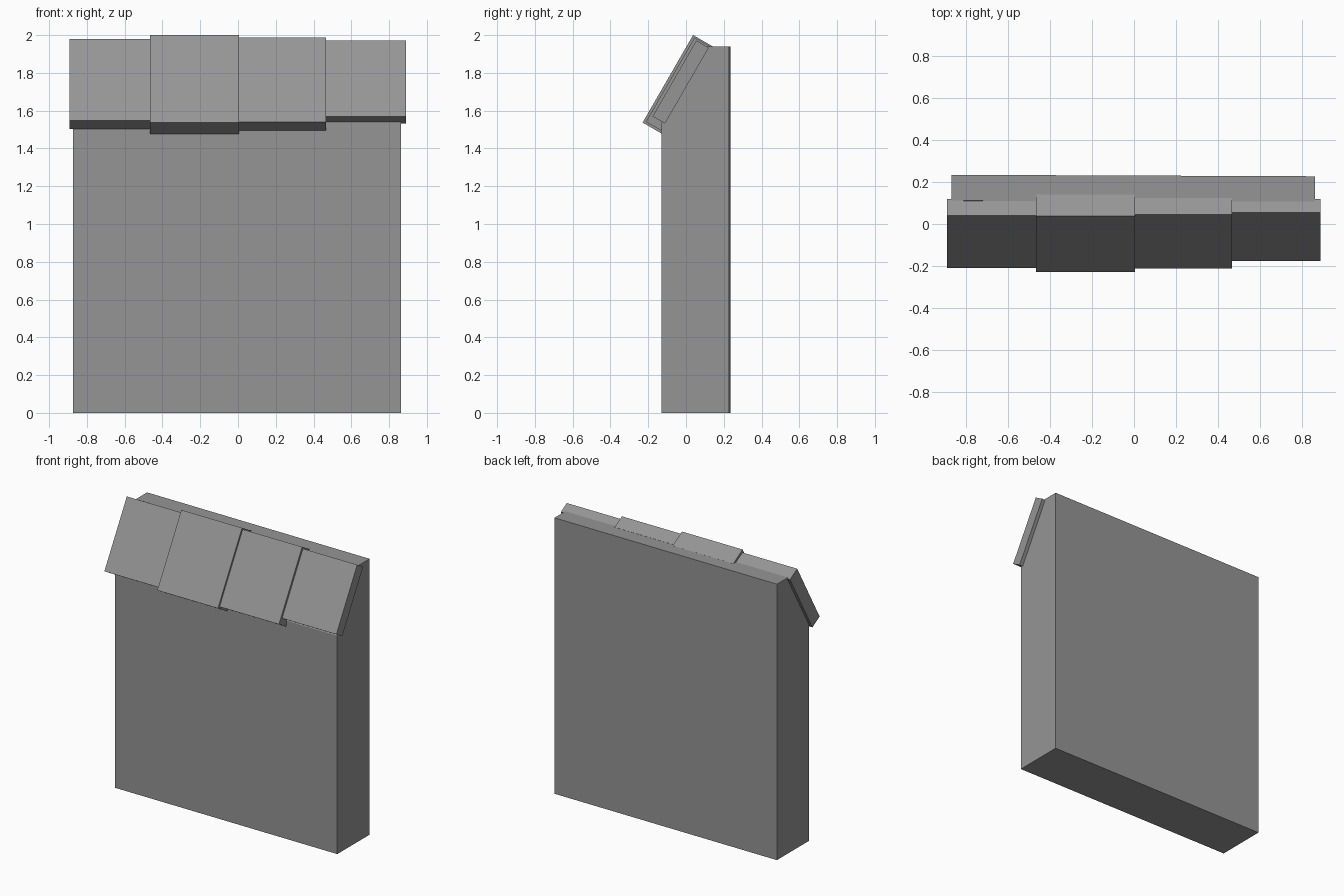
import bpy
import bmesh
import math
from mathutils import Vector

if "Cube" in bpy.data.objects:
    bpy.data.objects.remove(bpy.data.objects["Cube"])

stone = bpy.data.materials.new("mid_grey")
stone.use_nodes = True
grey = (0.3, 0.3, 0.3, 1)
stone.diffuse_color = grey
stone.node_tree.nodes["Principled BSDF"].inputs["Base Color"].default_value = grey


def extrude_profile(name, profile, x0, x1):
    """Extrude a closed (y, z) profile along x."""
    bm = bmesh.new()
    face = bm.faces.new([bm.verts.new((x0, y, z)) for y, z in profile])
    moved = bmesh.ops.extrude_face_region(bm, geom=[face])["geom"]
    verts = [v for v in moved if isinstance(v, bmesh.types.BMVert)]
    bmesh.ops.translate(bm, verts=verts, vec=(x1 - x0, 0, 0))
    bmesh.ops.recalc_face_normals(bm, faces=bm.faces)
    mesh = bpy.data.meshes.new(name)
    bm.to_mesh(mesh)
    bm.free()
    mesh.materials.append(stone)
    obj = bpy.data.objects.new(name, mesh)
    bpy.context.collection.objects.link(obj)
    return obj


# Wall with a sloped upper front edge, turned very slightly
wall = extrude_profile(
    "wall",
    [(-0.126, 0), (-0.126, 1.535), (0.108, 1.94), (0.231, 1.94), (0.231, 0)],
    -0.872, 0.863)
wall.rotation_euler.z = -0.004

# Coping slabs leaning on the slope: x range, lower front y and z, length, thickness
slope = Vector((math.cos(math.radians(60)), math.sin(math.radians(60))))
inward = Vector((slope.y, -slope.x))
slabs = [
    (-0.893, -0.467, -0.209, 1.549, 0.498, 0.092),
    (-0.467, 0.005, -0.230, 1.537, 0.535, 0.120),
    (0.005, 0.467, -0.212, 1.541, 0.515, 0.092),
    (0.467, 0.889, -0.177, 1.570, 0.463, 0.076),
]
for i, (x0, x1, y, z, length, thick) in enumerate(slabs):
    base = Vector((y, z))
    corners = [base, base + slope * length,
               base + slope * length + inward * thick, base + inward * thick]
    extrude_profile(f"coping_slab_{i + 1}", corners, x0, x1)
